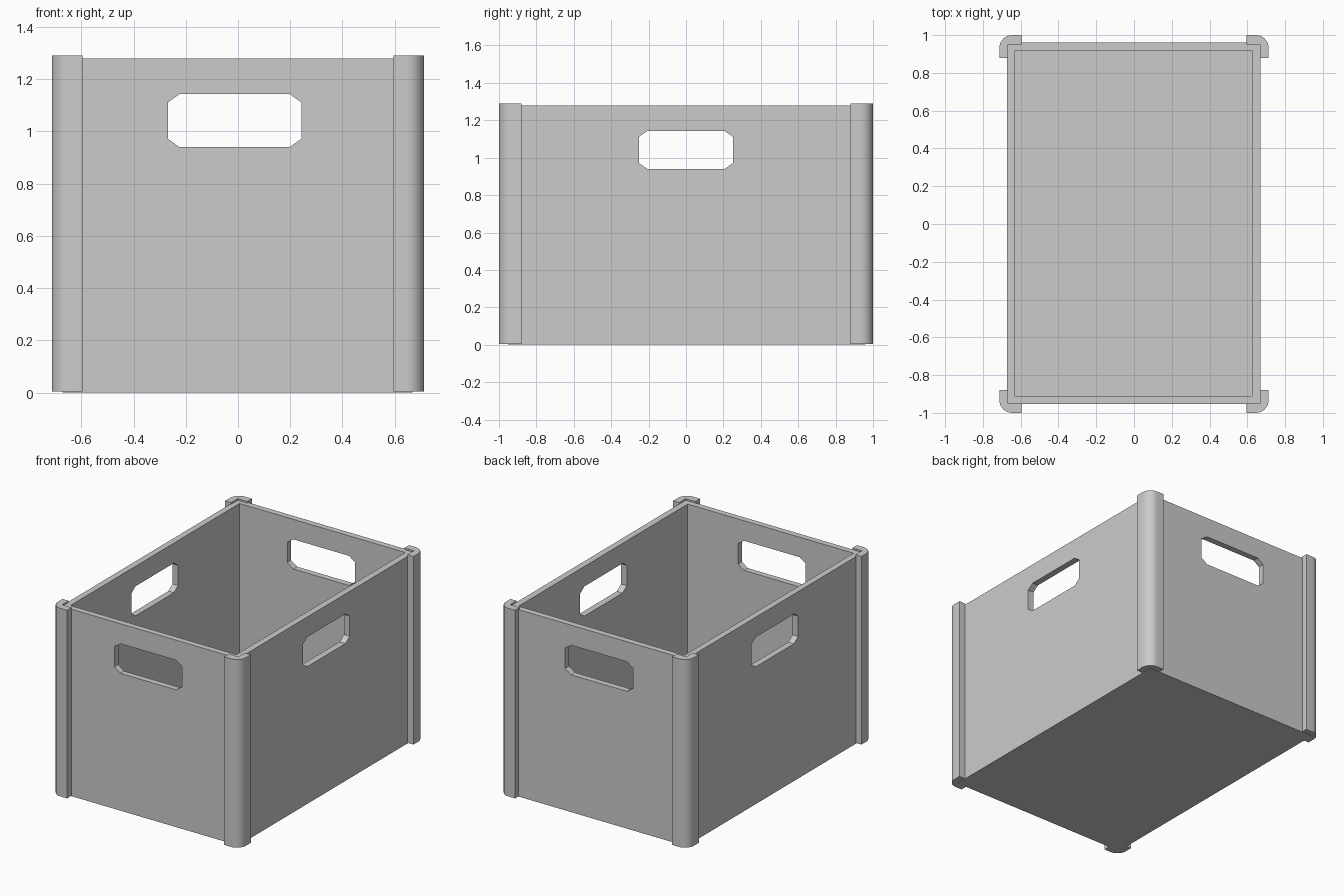
import bpy, bmesh
from math import sin, cos, pi
from mathutils import Vector

if "Cube" in bpy.data.objects:
    bpy.data.objects.remove(bpy.data.objects["Cube"])


def prism(name, profile, place, depth):
    """Extrude a closed 2D profile; place(u, v) gives its 3D position."""
    bm = bmesh.new()
    face = bm.faces.new([bm.verts.new(place(u, v)) for u, v in profile])
    ext = bmesh.ops.extrude_face_region(bm, geom=[face])
    moved = [g for g in ext["geom"] if isinstance(g, bmesh.types.BMVert)]
    bmesh.ops.translate(bm, verts=moved, vec=Vector(depth))
    bmesh.ops.recalc_face_normals(bm, faces=bm.faces)
    mesh = bpy.data.meshes.new(name)
    bm.to_mesh(mesh)
    bm.free()
    obj = bpy.data.objects.new(name, mesh)
    bpy.context.collection.objects.link(obj)
    return obj


def rect(x0, x1, y0, y1):
    return [(x0, y0), (x1, y0), (x1, y1), (x0, y1)]


def handle_profile(c, half=0.256, z0=0.94, z1=1.143, cu=0.045, cz=0.032):
    a, b = c - half, c + half
    return [(a + cu, z0), (b - cu, z0), (b, z0 + cz), (b, z1 - cz),
            (b - cu, z1), (a + cu, z1), (a, z1 - cz), (a, z0 + cz)]


def cut(target, cutter):
    mod = target.modifiers.new(cutter.name, 'BOOLEAN')
    mod.operation = 'DIFFERENCE'
    mod.solver = 'EXACT'
    mod.object = cutter
    cutter.hide_render = True
    cutter.hide_set(True)


# Open box with a thin floor
box = prism("box_shell", rect(-0.673, 0.669, -0.952, 0.96),
            lambda u, v: (u, v, 0), (0, 0, 1.28))
cut(box, prism("cavity_cutter", rect(-0.631, 0.625, -0.911, 0.918),
               lambda u, v: (u, v, 0.04), (0, 0, 1.5)))

# Hand holes, each cut through both opposite walls
cut(box, prism("end_handle_cutter", handle_profile(-0.013),
               lambda u, v: (u, -1.2, v), (0, 2.4, 0)))
cut(box, prism("side_handle_cutter", handle_profile(0.0, 0.252),
               lambda u, v: (-1.0, u, v), (2.0, 0, 0)))

# Rounded L-shaped corner posts, mirrored to all four corners
X, Y, R = 0.713, 1.0, 0.068
arc = [(X - R + R * cos(t), Y - R + R * sin(t))
       for t in [i * pi / 16 for i in range(9)]]
profile = [(0.667, 0.88), (X, 0.88)] + arc + [(0.595, Y), (0.595, 0.95), (0.667, 0.95)]
posts = prism("corner_posts", profile, lambda u, v: (u, v, 0.003), (0, 0, 1.288))
mirror = posts.modifiers.new("four_corners", 'MIRROR')
mirror.use_axis = (True, True, False)
bpy.context.view_layer.objects.active = posts
posts.select_set(True)
bpy.ops.object.shade_smooth_by_angle()
